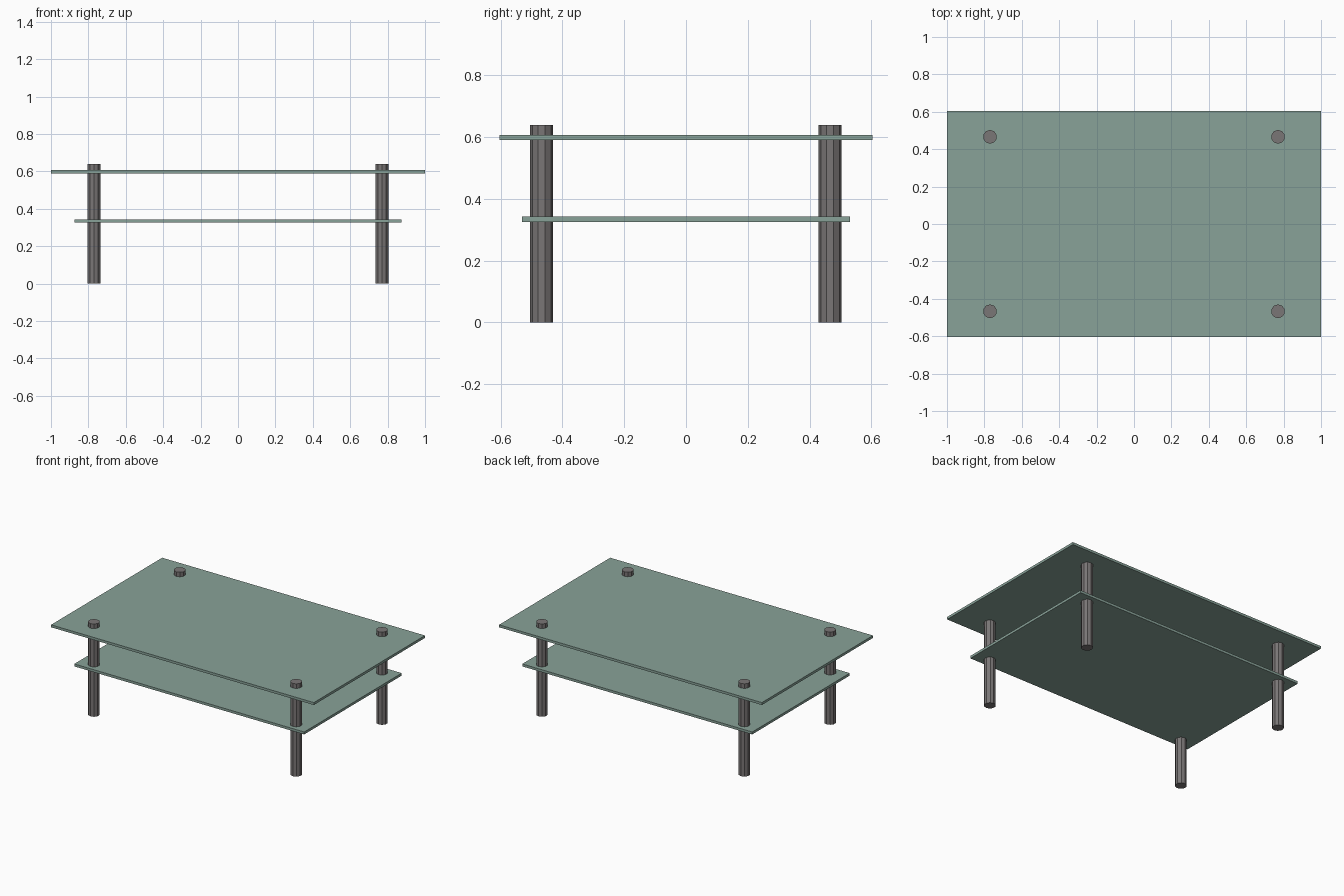
import bpy

if "Cube" in bpy.data.objects:
    bpy.data.objects.remove(bpy.data.objects["Cube"])


def material(name, color):
    mat = bpy.data.materials.new(name)
    mat.diffuse_color = (*color, 1.0)
    mat.use_nodes = True
    mat.node_tree.nodes["Principled BSDF"].inputs["Base Color"].default_value = mat.diffuse_color
    return mat


glass = material("green_glass", (0.247, 0.363, 0.315))
metal = material("dark_metal", (0.193, 0.18, 0.18))


def slab(name, size, z):
    bpy.ops.mesh.primitive_cube_add(size=1, location=(0, 0, z))
    ob = bpy.context.object
    ob.name = name
    ob.scale = size
    bpy.ops.object.transform_apply(location=False, rotation=False, scale=True)
    ob.data.materials.append(glass)


def leg(name, x, y, height=0.638, radius=0.037):
    bpy.ops.mesh.primitive_cylinder_add(
        vertices=10, radius=radius, depth=height, location=(x, y, height / 2))
    ob = bpy.context.object
    ob.name = name
    ob.data.materials.append(metal)


# Glass top and the smaller shelf beneath it
slab("table_top", (2.0, 1.208, 0.017), 0.598)
slab("lower_shelf", (1.75, 1.06, 0.017), 0.334)

# Four round legs passing through both slabs
for side, x in (("left", -0.77), ("right", 0.77)):
    for end, y in (("front", -0.467), ("back", 0.466)):
        leg(f"{end}_{side}_leg", x, y)
